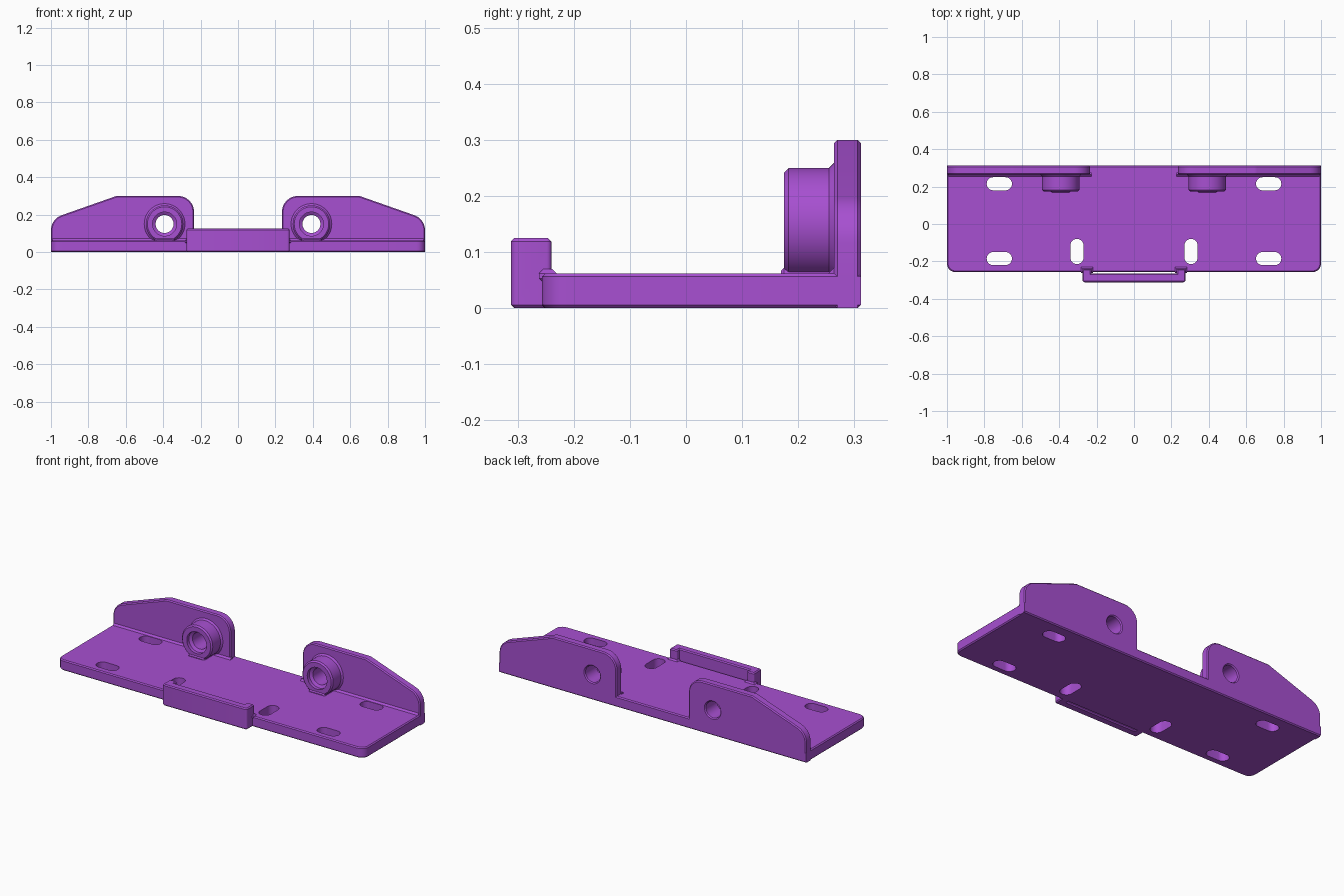
import bpy, bmesh, math
from mathutils import Vector

if "Cube" in bpy.data.objects:
    bpy.data.objects.remove(bpy.data.objects["Cube"])

purple = bpy.data.materials.new("purple plastic")
purple.diffuse_color = (0.39, 0.08, 0.64, 1)
purple.use_nodes = True
purple.node_tree.nodes["Principled BSDF"].inputs["Base Color"].default_value = purple.diffuse_color


def rounded(corners, steps=8):
    """Polygon from (x, y, radius) corners, with arcs where radius > 0."""
    out = []
    n = len(corners)
    for i, (x, y, r) in enumerate(corners):
        p = Vector((x, y))
        if r == 0:
            out.append(p)
            continue
        a = (Vector(corners[i - 1][:2]) - p).normalized()
        b = (Vector(corners[(i + 1) % n][:2]) - p).normalized()
        half = a.angle(b) / 2
        centre = p + (a + b).normalized() * r / math.sin(half)
        start = (p + a * r / math.tan(half) - centre).normalized()
        end = (p + b * r / math.tan(half) - centre).normalized()
        for k in range(steps + 1):
            out.append(centre + start.slerp(end, k / steps) * r)
    return out


def circle(cx, cy, r, n=48):
    return [Vector((cx + r * math.cos(2 * math.pi * i / n),
                    cy + r * math.sin(2 * math.pi * i / n))) for i in range(n)]


def slot(cx, cy, w, h):
    r = min(w, h) / 2 - 0.0005
    w, h = w / 2, h / 2
    return rounded([(cx - w, cy - h, r), (cx + w, cy - h, r),
                    (cx + w, cy + h, r), (cx - w, cy + h, r)])


def box(x0, x1, y0, y1):
    return [Vector(p) for p in ((x0, y0), (x1, y0), (x1, y1), (x0, y1))]


def prism(name, outline, axis, lo, hi, chamfer=0.0):
    """Extrude an outline along an axis and chamfer both rims."""
    place = {'X': lambda p, d: (d, p.x, p.y),
             'Y': lambda p, d: (p.x, d, p.y),
             'Z': lambda p, d: (p.x, p.y, d)}[axis]
    bm = bmesh.new()
    rings = [[bm.verts.new(place(p, d)) for p in outline] for d in (lo, hi)]
    caps = [bm.faces.new(r) for r in rings]
    n = len(outline)
    for i in range(n):
        j = (i + 1) % n
        bm.faces.new((rings[0][i], rings[0][j], rings[1][j], rings[1][i]))
    bmesh.ops.recalc_face_normals(bm, faces=bm.faces)
    if chamfer:
        edges = list({e for f in caps for e in f.edges})
        bmesh.ops.bevel(bm, geom=edges, offset=chamfer, segments=1, affect='EDGES')
    return finish(name, bm)


def lathe(name, x, z, profile, n=48):
    """Turn a (radius, y) profile about an axis parallel to y."""
    bm = bmesh.new()
    rings = [[bm.verts.new((p.x, y, p.y)) for p in circle(x, z, r, n)] for r, y in profile]
    for a, b in zip(rings, rings[1:]):
        for i in range(n):
            j = (i + 1) % n
            bm.faces.new((a[i], a[j], b[j], b[i]))
    bm.faces.new(rings[0])
    bm.faces.new(rings[-1])
    bmesh.ops.recalc_face_normals(bm, faces=bm.faces)
    return finish(name, bm)


def finish(name, bm):
    mesh = bpy.data.meshes.new(name)
    bm.to_mesh(mesh)
    bm.free()
    mesh.materials.append(purple)
    ob = bpy.data.objects.new(name, mesh)
    bpy.context.collection.objects.link(ob)
    return ob


def combine(body, part, operation):
    mod = body.modifiers.new(operation.lower(), 'BOOLEAN')
    mod.operation, mod.object, mod.solver = operation, part, 'EXACT'
    bpy.context.view_layer.objects.active = body
    bpy.ops.object.modifier_apply(modifier=mod.name)
    bpy.data.objects.remove(part)


# Base plate with rounded front corners
body = prism("mounting_bracket", rounded([(-1, -0.257, 0.045), (1, -0.257, 0.045),
             (1, 0.312, 0), (-1, 0.312, 0)]), 'Z', 0, 0.062, 0.006)
solids, cutters = [], []

# Front lip with a short return at each end
solids.append(prism("front_lip", rounded([
    (-0.275, -0.312, 0.012), (0.275, -0.312, 0.012), (0.275, -0.24, 0.008), (0.228, -0.24, 0.008),
    (0.228, -0.265, 0), (-0.228, -0.265, 0), (-0.228, -0.24, 0.008), (-0.275, -0.24, 0.008)], 4),
    'Z', 0, 0.125, 0.006))

for s in (-1, 1):
    # Upright ear with a sloping outer shoulder
    ear = rounded([(s * 0.235, 0, 0), (s * 0.235, 0.3, 0.085), (s * 0.65, 0.3, 0.05),
                   (s * 1.0, 0.177, 0.085), (s * 1.0, 0, 0)])
    solids.append(prism("ear", ear, 'Y', 0.264, 0.312, 0.006))

    # Sloped seam where ear and lip returns meet the plate
    seam = [Vector(p) for p in ((0.275, 0.05), (0.252, 0.05), (0.252, 0.06), (0.264, 0.072), (0.275, 0.072))]
    solids.append(prism("ear_seam", seam, 'X', *sorted((s * 0.228, s * 0.993))))
    solids.append(prism("lip_seam", box(*sorted((s * 0.219, s * 0.284)), -0.262, -0.231),
                        'Z', 0.045, 0.070, 0.008))

    # Pivot boss, its collar at the ear, and its foot on the plate
    bx, bz = s * 0.3925, 0.15
    solids.append(lathe("boss", bx, bz, [(0.092, 0.175), (0.1, 0.183), (0.1, 0.255),
                                         (0.109, 0.264), (0.109, 0.285)]))
    foot = [Vector(p) for p in ((bx - 0.06, 0.055), (bx + 0.06, 0.055),
                                (bx + 0.045, 0.072), (bx - 0.045, 0.072))]
    solids.append(prism("boss_foot", foot, 'Y', 0.169, 0.27, 0.006))

    # Through hole, countersunk at both ends
    cutters.append(lathe("bore", bx, bz, [(0.064, 0.15), (0.064, 0.195), (0.048, 0.205),
                                          (0.048, 0.306), (0.056, 0.314), (0.056, 0.33)]))

    # Screw slots in the plate
    for cx, cy, w, h in ((0.72, 0.215, 0.135, 0.07), (0.72, -0.185, 0.135, 0.07),
                         (0.305, -0.147, 0.07, 0.135)):
        cutters.append(prism("slot", slot(s * cx, cy, w, h), 'Z', -0.1, 0.2))

for part in solids:
    combine(body, part, 'UNION')
for part in cutters:
    combine(body, part, 'DIFFERENCE')

bpy.ops.object.select_all(action='DESELECT')
body.select_set(True)
bpy.context.view_layer.objects.active = body
bpy.ops.object.shade_smooth_by_angle(angle=math.radians(30))
